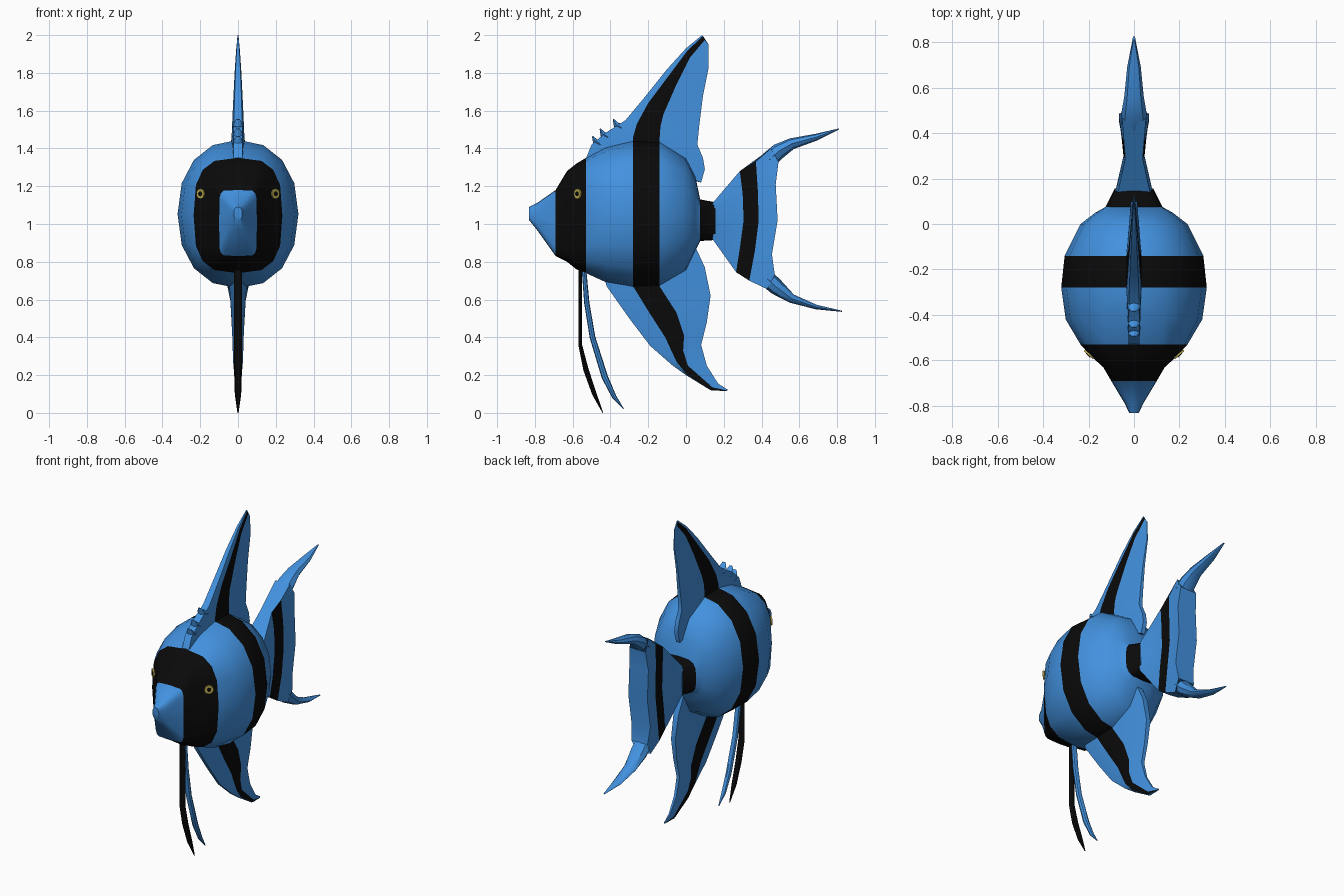
import bpy, bmesh, math
from mathutils import Vector

cube = bpy.data.objects.get("Cube")
if cube:
    bpy.data.objects.remove(cube)


def material(name, color):
    m = bpy.data.materials.new(name)
    m.use_nodes = True
    m.diffuse_color = (*color, 1)
    m.node_tree.nodes["Principled BSDF"].inputs["Base Color"].default_value = (*color, 1)
    return m


BLUE = material("blue", (0.055, 0.285, 0.74))
BLACK = material("black", (0.003, 0.003, 0.003))
YELLOW = material("eye yellow", (0.50, 0.42, 0.08))


def skin(name, rings, mats, stripe=lambda row, col: False):
    """Join equal rings of points into a closed surface; stripe faces get slot 1."""
    bm = bmesh.new()
    loops = [[bm.verts.new(p) for p in ring] for ring in rings]
    n = len(loops[0])
    for r in range(len(loops) - 1):
        a, b = loops[r], loops[r + 1]
        for c in range(n):
            d = (c + 1) % n
            face = bm.faces.new((a[c], a[d], b[d], b[c]))
            face.material_index = int(stripe(r, c))
    bm.faces.new(loops[0])
    bm.faces.new(loops[-1])
    bmesh.ops.recalc_face_normals(bm, faces=bm.faces)
    mesh = bpy.data.meshes.new(name)
    bm.to_mesh(mesh)
    bm.free()
    for m in mats:
        mesh.materials.append(m)
    obj = bpy.data.objects.new(name, mesh)
    bpy.context.collection.objects.link(obj)
    bpy.ops.object.select_all(action='DESELECT')
    obj.select_set(True)
    bpy.context.view_layer.objects.active = obj
    bpy.ops.object.shade_smooth_by_angle(angle=math.radians(40))
    return obj


def power(v, p):
    return math.copysign(abs(v) ** (2 / p), v)


def section(y, z, half_x, half_h, tilt=0.0, p=2.0, n=16):
    """Rounded cross-section; tilt is the travel direction in the side plane."""
    ring = []
    for i in range(n):
        a = math.tau * i / n
        h = half_h * power(math.sin(a), p)
        ring.append((half_x * power(math.cos(a), p),
                     y - h * math.sin(tilt), z + h * math.cos(tilt)))
    return ring


def streamer(name, path, mat):
    """Tapering strand along (y, z, half width, half depth) points."""
    rings = []
    for i, (y, z, hx, hd) in enumerate(path):
        a, b = path[max(i - 1, 0)], path[min(i + 1, len(path) - 1)]
        rings.append(section(y, z, hx, hd, math.atan2(b[1] - a[1], b[0] - a[0]), n=8))
    return skin(name, rings, [mat])


def fin(name, rows, row_thick, col_thick):
    """Lens-like blade; the second strip of columns is the stripe."""
    n = len(col_thick)
    rings = []
    for row, t in zip(rows, row_thick):
        side = [(t * k, y, z) for (y, z), k in zip(row, col_thick)]
        rings.append(side + [(-x, y, z) for x, y, z in reversed(side)])
    return skin(name, rings, [BLUE, BLACK], lambda r, c: c in (1, 2 * n - 3))


# Body: y, half width, top, bottom, squareness
stations = [
    (-.83, .022, 1.09, 1.02, 2.5), (-.79, .04, 1.11, .97, 3),
    (-.69, .10, 1.18, .83, 7), (-.63, .135, 1.28, .80, 5),
    (-.58, .19, 1.32, .76, 3.6), (-.53, .235, 1.35, .74, 3),
    (-.42, .30, 1.41, .69, 2.3), (-.28, .32, 1.445, .66, 2.2),
    (-.14, .305, 1.44, .665, 2.2), (0, .235, 1.35, .75, 2.2),
    (.05, .17, 1.25, .86, 2.4), (.075, .125, 1.13, .91, 3.5),
    (.155, .085, 1.115, .915, 4)]
skin("body", [section(y, (t + b) / 2, w, (t - b) / 2, p=p) for y, w, t, b, p in stations],
     [BLUE, BLACK], lambda r, c: r in (2, 3, 4, 7, 11))

# Dorsal fin
fin("dorsal_fin", [
    [(-.54, 1.32), (-.28, 1.30), (-.14, 1.30), (.08, 1.22)],
    [(-.50, 1.42), (-.28, 1.42), (-.14, 1.41), (.10, 1.29)],
    [(-.43, 1.48), (-.28, 1.46), (-.14, 1.45), (.09, 1.35)],
    [(-.32, 1.55), (-.26, 1.53), (-.135, 1.52), (.06, 1.42)],
    [(-.22, 1.67), (-.20, 1.64), (-.12, 1.58), (.07, 1.52)],
    [(-.10, 1.82), (-.08, 1.80), (-.05, 1.74), (.09, 1.68)],
    [(0, 1.93), (.01, 1.92), (.02, 1.88), (.12, 1.83)],
    [(.085, 2.0), (.09, 1.995), (.10, 1.975), (.12, 1.95)]],
    (.034, .034, .034, .031, .026, .018, .01, .003), (.7, 1, 1, .4))

# Short spines on the leading edge of the dorsal fin
for i, (y, z) in enumerate([(-.48, 1.42), (-.44, 1.46), (-.37, 1.51)]):
    streamer(f"dorsal_spine_{i + 1}",
             [(y + .03, z, .03, .02), (y, z + .015, .026, .016), (y - .015, z + .045, .01, .003)], BLUE)

# Anal fin
fin("anal_fin", [
    [(-.44, .74), (-.28, .74), (-.14, .74), (.04, .90)],
    [(-.42, .67), (-.28, .67), (-.14, .67), (.10, .77)],
    [(-.30, .50), (-.20, .54), (-.05, .53), (.13, .62)],
    [(-.19, .355), (-.11, .40), (-.01, .41), (.11, .48)],
    [(-.07, .25), (-.05, .27), (-.015, .33), (.08, .36)],
    [(0, .20), (.005, .205), (.01, .25), (.11, .25)],
    [(.13, .12), (.133, .122), (.14, .135), (.17, .155)],
    [(.215, .115), (.217, .116), (.219, .118), (.222, .122)]],
    (.05, .045, .037, .03, .026, .02, .012, .003), (.3, 1, 1, .4))

# Tail fin: blade thickest at the trailing edge
fin("tail_fin", [
    [(.14, 1.11), (.285, 1.28), (.37, 1.33), (.45, 1.40), (.49, 1.33)],
    [(.14, 1.08), (.30, 1.16), (.38, 1.18), (.43, 1.20), (.475, 1.21)],
    [(.14, 1.015), (.305, 1.02), (.385, 1.02), (.44, 1.02), (.485, 1.02)],
    [(.14, .95), (.285, .87), (.365, .86), (.42, .85), (.455, .84)],
    [(.14, .92), (.265, .745), (.335, .70), (.43, .655), (.47, .73)]],
    (.85, 1, 1, 1, .85), (.083, .045, .053, .06, .067))

# Trailing tail tips
streamer("upper_tail_tip", [(.44, 1.34, .055, .045), (.49, 1.385, .055, .042),
         (.56, 1.425, .043, .03), (.69, 1.46, .03, .018), (.81, 1.503, .004, .003)], BLUE)
streamer("lower_tail_tip", [(.43, .71, .055, .045), (.48, .665, .055, .042),
         (.56, .605, .043, .024), (.69, .56, .03, .012), (.825, .538, .004, .003)], BLUE)

# Pelvic streamers
streamer("front_pelvic_fin", [(-.56, .80, .022, .01), (-.56, .36, .022, .01),
         (-.53, .23, .021, .014), (-.485, .10, .017, .012), (-.44, 0, .003, .002)], BLACK)
streamer("rear_pelvic_fin", [(-.54, .76, .018, .012), (-.525, .58, .018, .014),
         (-.495, .40, .018, .015), (-.43, .19, .017, .017), (-.38, .085, .014, .012),
         (-.33, .02, .003, .002)], BLUE)

# Eyes: a yellow ring with a dark pupil, facing forward and outward
for label, s in (("left", 1), ("right", -1)):
    facing = Vector((s * .66, -.75, 0))
    spot = Vector((s * .196, -.572, 1.16))
    for part, mat, radius, out in (("eye", YELLOW, .027, .002), ("pupil", BLACK, .012, .005)):
        bpy.ops.mesh.primitive_cylinder_add(vertices=12, radius=radius, depth=.009,
                                            location=spot + facing * out,
                                            rotation=facing.to_track_quat('Z', 'Y').to_euler())
        obj = bpy.context.object
        obj.name = f"{label}_{part}"
        obj.data.materials.append(mat)
